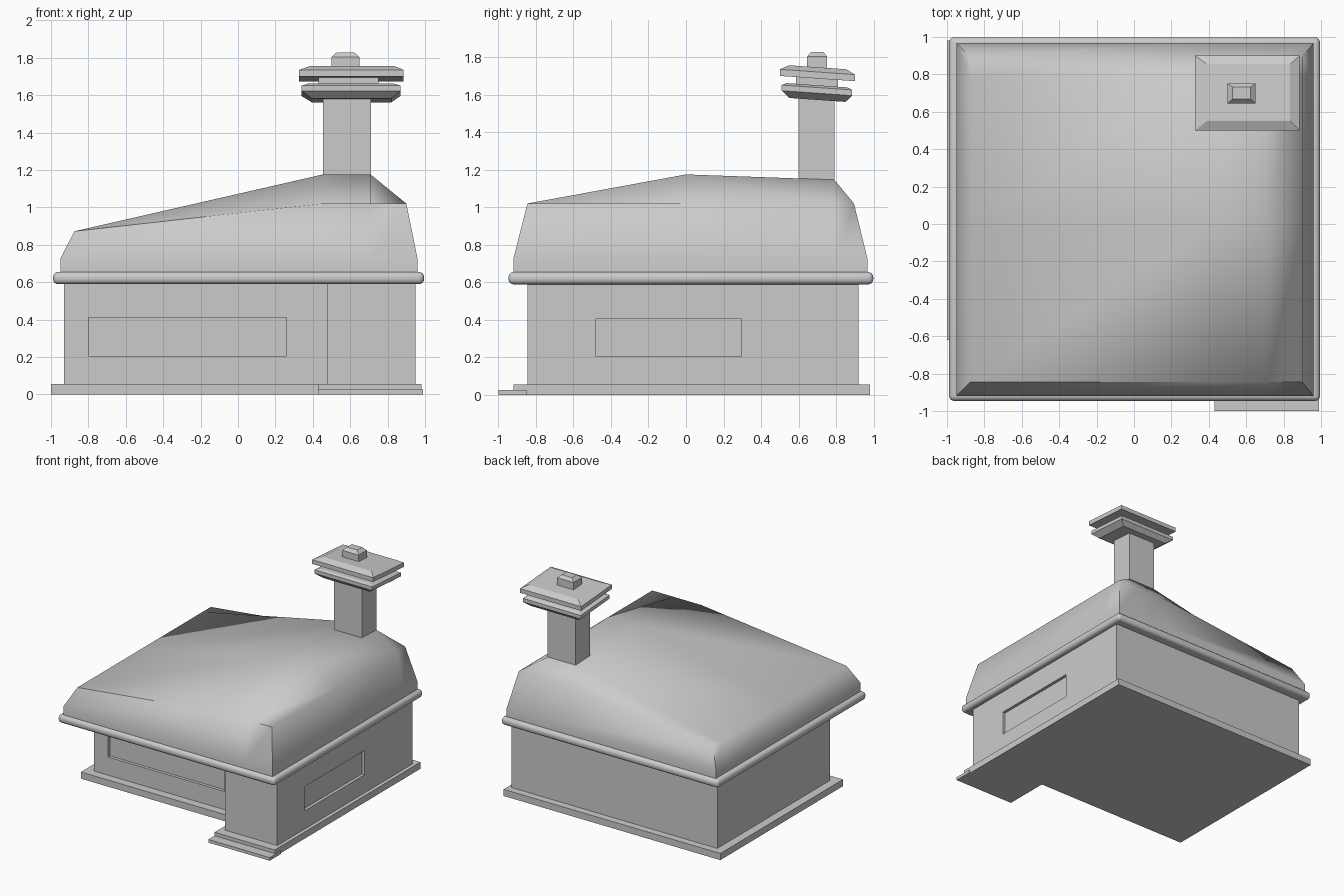
import bpy, bmesh

if "Cube" in bpy.data.objects:
    bpy.data.objects.remove(bpy.data.objects["Cube"])


def finish(name, bm, smooth=None):
    bmesh.ops.recalc_face_normals(bm, faces=bm.faces)
    me = bpy.data.meshes.new(name)
    bm.to_mesh(me)
    bm.free()
    ob = bpy.data.objects.new(name, me)
    bpy.context.collection.objects.link(ob)
    if smooth:
        bpy.ops.object.select_all(action='DESELECT')
        bpy.context.view_layer.objects.active = ob
        ob.select_set(True)
        bpy.ops.object.shade_smooth_by_angle(angle=smooth)
    return ob


def prism(name, pts, z0, z1):
    """Straight extrusion of a plan outline."""
    bm = bmesh.new()
    lo = [bm.verts.new((x, y, z0)) for x, y in pts]
    hi = [bm.verts.new((x, y, z1)) for x, y in pts]
    bm.faces.new(lo[::-1])
    bm.faces.new(hi)
    n = len(pts)
    for i in range(n):
        j = (i + 1) % n
        bm.faces.new((lo[i], lo[j], hi[j], hi[i]))
    return finish(name, bm)


def stack(name, rings, tilt=0.0):
    """Loft of rectangles (x0, x1, y0, y1, z), optionally sloping down to the back."""
    bm = bmesh.new()
    loops = []
    for x0, x1, y0, y1, z in rings:
        loops.append([bm.verts.new((x, y, z - tilt * (y - 0.5)))
                      for x, y in ((x0, y0), (x1, y0), (x1, y1), (x0, y1))])
    bm.faces.new(loops[0][::-1])
    bm.faces.new(loops[-1])
    for a, b in zip(loops, loops[1:]):
        for i in range(4):
            j = (i + 1) % 4
            bm.faces.new((a[i], a[j], b[j], b[i]))
    return finish(name, bm)


def box(name, x0, x1, y0, y1, z0, z1):
    return stack(name, [(x0, x1, y0, y1, z0), (x0, x1, y0, y1, z1)])


def l_plan(x0, x1, xs, y0, ys, y1):
    """L outline: front right corner steps forward to y0, the rest starts at ys."""
    return [(x0, ys), (xs, ys), (xs, y0), (x1, y0), (x1, y1), (x0, y1)]


# Base plates
prism("plinth", l_plan(-1.0, 0.98, 0.43, -0.92, -0.62, 0.98), 0, 0.055)
box("front_step", 0.43, 0.99, -1.0, -0.85, 0, 0.026)

# Walls with two recessed panels
walls = prism("walls", l_plan(-0.93, 0.95, 0.475, -0.845, -0.55, 0.92), 0.05, 0.6)
for name, dims in (("front_panel_cutter", (-0.8, 0.26, -0.7, -0.525, 0.205, 0.41)),
                   ("side_panel_cutter", (0.925, 1.1, -0.48, 0.295, 0.205, 0.405))):
    cutter = box(name, *dims)
    cutter.hide_render = True
    cutter.hide_set(True)
    mod = walls.modifiers.new(name, 'BOOLEAN')
    mod.object = cutter
    mod.operation = 'DIFFERENCE'
    mod.solver = 'EXACT'

# Rounded eaves moulding
bm = bmesh.new()
bmesh.ops.create_cube(bm, size=1)
for v in bm.verts:
    v.co = (0.003 + v.co.x * 1.984, 0.026 + v.co.y * 1.944, 0.622 + v.co.z * 0.066)
bmesh.ops.bevel(bm, geom=bm.edges[:], offset=0.028, segments=4, profile=0.5, affect='EDGES')
finish("eaves_band", bm, smooth=0.7)

# Roof: crown grid, then the rim pulled outwards and down
xs = [-0.875, 0.45, 0.71, 0.9]
ys = [-0.845, 0.0, 0.79, 0.895]
crown = [1.02, 1.175, 1.147, 1.02]
bm = bmesh.new()
grid = []
for y, top in zip(ys, crown):
    grid.append([bm.verts.new((x, y, z)) for x, z in zip(xs, (0.872, top, top, 1.02))])
for j in range(3):
    for i in range(3):
        bm.faces.new((grid[j][i], grid[j][i + 1], grid[j + 1][i + 1], grid[j + 1][i]))
out_x = {xs[0]: -0.95, xs[3]: 0.96}
out_y = {ys[0]: -0.92, ys[3]: 0.967}
edges = [e for e in bm.edges if e.is_boundary]


def moved(v, table, axis):
    for k, t in table.items():
        if abs(v.co[axis] - k) < 1e-4:
            v.co[axis] = t
            return


for z in (0.725, 0.64):
    geom = bmesh.ops.extrude_edge_only(bm, edges=edges)["geom"]
    edges = [g for g in geom if isinstance(g, bmesh.types.BMEdge) and g.is_boundary]
    for v in {v for e in edges for v in e.verts}:
        moved(v, out_x, 0)
        moved(v, out_y, 1)
        v.co.z = z
bmesh.ops.holes_fill(bm, edges=edges)
finish("roof", bm, smooth=1.15)

# Chimney shaft and its sloping cap
box("chimney", 0.455, 0.71, 0.6, 0.79, 1.0, 1.62)
T = 0.07
stack("chimney_collar", [(0.395, 0.82, 0.55, 0.85, 1.586), (0.34, 0.868, 0.51, 0.885, 1.622),
                         (0.34, 0.868, 0.51, 0.885, 1.652), (0.375, 0.835, 0.535, 0.86, 1.664)], T)
stack("chimney_neck", [(0.43, 0.75, 0.585, 0.81, 1.64), (0.43, 0.75, 0.585, 0.81, 1.72)], T)
stack("chimney_cap", [(0.327, 0.885, 0.5, 0.9, 1.7), (0.327, 0.885, 0.5, 0.9, 1.735),
                      (0.388, 0.835, 0.55, 0.855, 1.76)], T)
stack("cap_knob", [(0.5, 0.65, 0.645, 0.752, 1.72), (0.5, 0.65, 0.645, 0.752, 1.803),
                   (0.527, 0.622, 0.668, 0.732, 1.828)])
